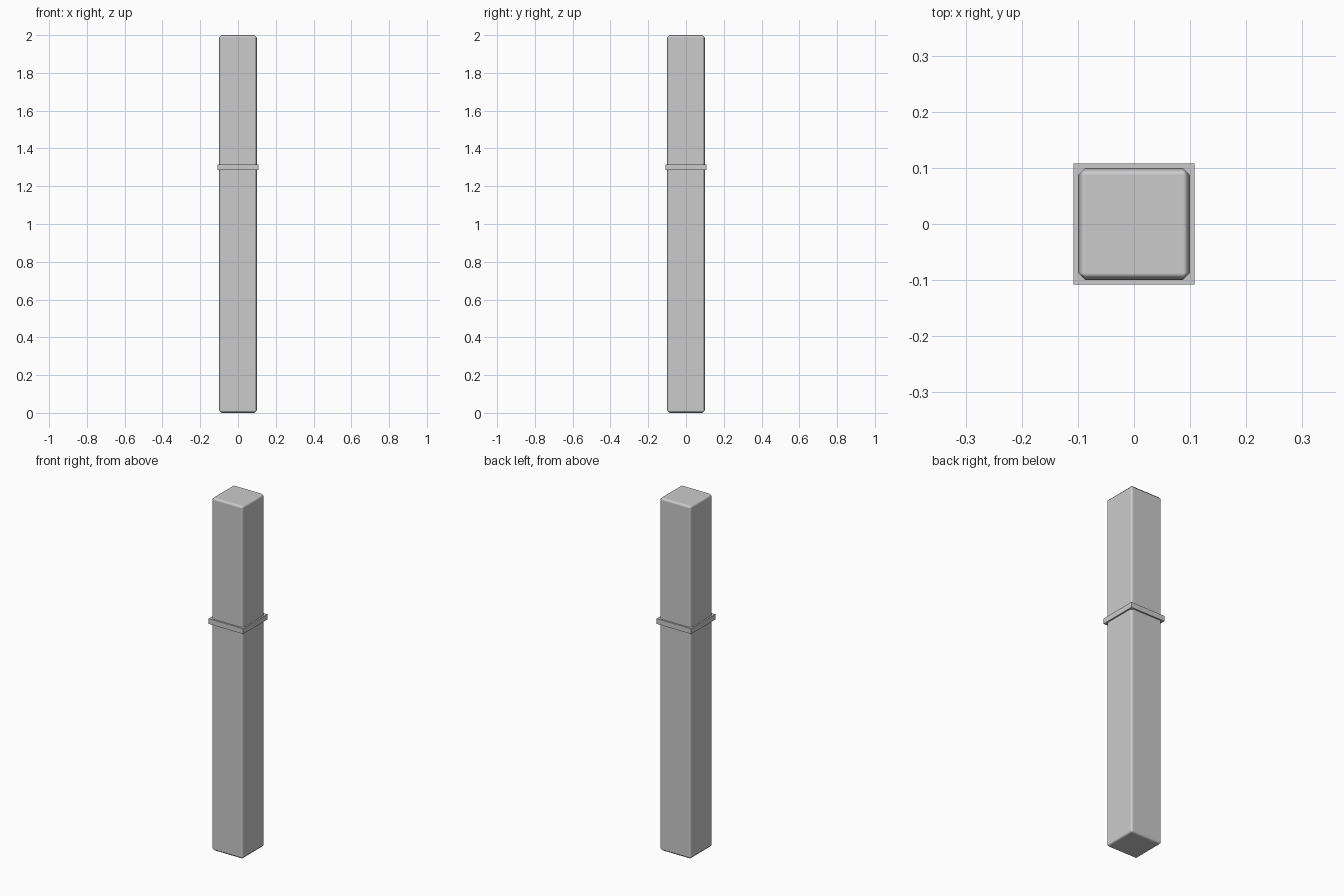
import bpy

if "Cube" in bpy.data.objects:
    bpy.data.objects.remove(bpy.data.objects["Cube"])


def box(name, width, z0, z1):
    """Square box centred on the z axis, between two heights."""
    bpy.ops.mesh.primitive_cube_add(size=1, location=(0, 0, (z0 + z1) / 2))
    ob = bpy.context.object
    ob.name = name
    ob.scale = (width, width, z1 - z0)
    bpy.ops.object.transform_apply(location=True, rotation=False, scale=True)
    return ob


# Square post with a single chamfer on every edge, softly shaded
post = box("post", 0.2, 0.0, 2.0)
bpy.ops.object.shade_smooth()
bevel = post.modifiers.new("chamfer", 'BEVEL')
bevel.width = 0.013
bevel.segments = 1
bevel.harden_normals = True

# Thin sharp-edged band around the post
box("band", 0.216, 1.285, 1.315)
